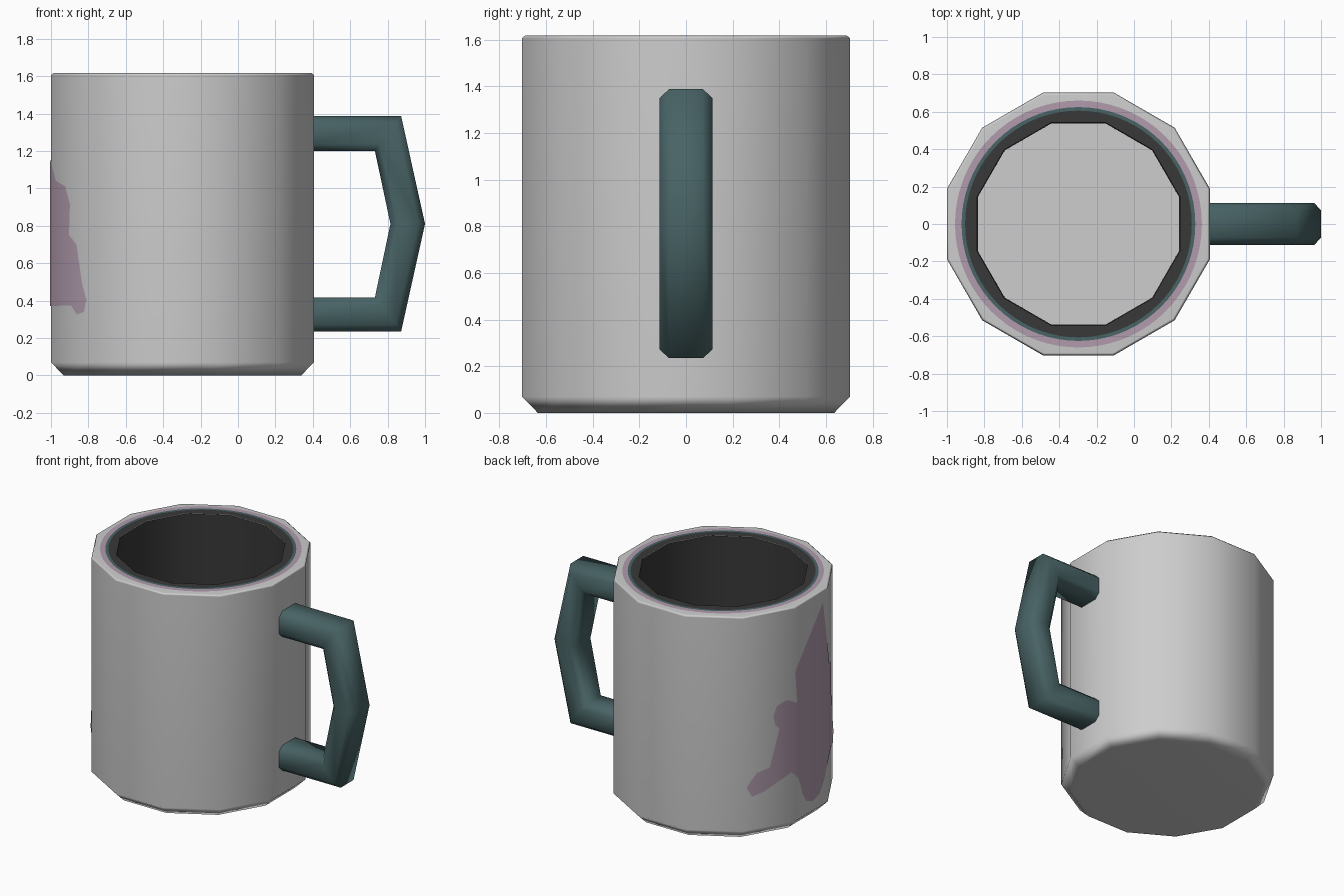
import bpy, bmesh, math
from mathutils import Vector

if "Cube" in bpy.data.objects:
    bpy.data.objects.remove(bpy.data.objects["Cube"])

CX = -0.297          # mug axis
SIDES = 12
APO = 0.703          # distance from axis to a flat side


def material(name, rgb):
    m = bpy.data.materials.new(name)
    m.diffuse_color = (*rgb, 1)
    m.use_nodes = True
    m.node_tree.nodes["Principled BSDF"].inputs["Base Color"].default_value = m.diffuse_color
    return m


GRAY = material("light_gray", (0.61, 0.61, 0.61))
MAUVE = material("mauve", (0.44, 0.33, 0.42))
TEAL = material("dark_teal", (0.065, 0.125, 0.13))
DARK = material("charcoal", (0.04, 0.04, 0.04))


def finish(name, bm, mats, angle=60, weighted=False):
    me = bpy.data.meshes.new(name)
    bm.to_mesh(me)
    bm.free()
    ob = bpy.data.objects.new(name, me)
    bpy.context.collection.objects.link(ob)
    for m in mats:
        me.materials.append(m)
    bpy.ops.object.select_all(action='DESELECT')
    ob.select_set(True)
    bpy.context.view_layer.objects.active = ob
    bpy.ops.object.shade_smooth_by_angle(angle=math.radians(angle))
    if weighted:
        mod = ob.modifiers.new("weighted", 'WEIGHTED_NORMAL')
        mod.keep_sharp = True
    return ob


def skin(bm, a, b, mat=0):
    n = len(a)
    for i in range(n):
        j = (i + 1) % n
        bm.faces.new((a[i], a[j], b[j], b[i])).material_index = mat


# Mug body: twelve-sided shell with chamfered foot, thick rim and dark inside
profile = [(0.635, 0), (APO, 0.07), (APO, 1.605), (0.69, 1.617), (0.542, 1.617), (0.538, 0.1)]
bm = bmesh.new()
rings = []
for apo, z in profile:
    r = apo / math.cos(math.pi / SIDES)
    angs = [2 * math.pi * (k + 0.5) / SIDES for k in range(SIDES)]
    rings.append([bm.verts.new((CX + r * math.cos(a), r * math.sin(a), z)) for a in angs])
for i in range(len(rings) - 1):
    skin(bm, rings[i], rings[i + 1], 1 if i == 4 else 0)
bm.faces.new(rings[0][::-1])
bm.faces.new(rings[-1])
finish("mug_body", bm, [GRAY, DARK], weighted=True)


# Painted circular bands on the rim, ending at the twelve-sided opening
def rim_radius(r, a):
    if r:
        return r
    step = 2 * math.pi / SIDES
    return 0.542 / math.cos((a + step / 2) % step - step / 2)


bm = bmesh.new()
N = 72
angs = [2 * math.pi * (k + 0.5) / N * 1.0 - math.pi / N for k in range(N)]
bands = [[bm.verts.new((CX + rim_radius(r, a) * math.cos(a), rim_radius(r, a) * math.sin(a), 1.62))
          for a in angs] for r in (0.66, 0.625, 0.606, 0)]
for i in range(3):
    skin(bm, bands[i], bands[i + 1], i)
finish("rim_bands", bm, [MAUVE, TEAL, DARK])

# Handle: chamfered section swept through mitred (inner, outer) stations
stations = [((0.38, 1.2), (0.38, 1.387)), ((0.732, 1.2), (0.872, 1.387)),
            ((0.815, 0.81), (1.0, 0.81)),
            ((0.732, 0.417), (0.872, 0.235)), ((0.38, 0.417), (0.38, 0.235))]
section = [(0, -0.073), (0.2, -0.113), (0.8, -0.113), (1, -0.073),
           (1, 0.073), (0.8, 0.113), (0.2, 0.113), (0, 0.073)]
bm = bmesh.new()
loops = []
for inner, outer in stations:
    a, b = Vector(inner), Vector(outer)
    loop = []
    for u, y in section:
        p = a.lerp(b, u)
        loop.append(bm.verts.new((p.x, y, p.y)))
    loops.append(loop)
for i in range(len(loops) - 1):
    skin(bm, loops[i], loops[i + 1])
bm.faces.new(loops[0])
bm.faces.new(loops[-1])
bmesh.ops.recalc_face_normals(bm, faces=bm.faces)
finish("handle", bm, [TEAL])

# Splash: outline in (distance around the left side, height), wrapped on the flats
splash = [(0.13, 1.53), (0.188, 1.155), (0.25, 1.04), (0.35, 1.01), (0.40, 0.915), (0.37, 0.82),
          (0.30, 0.78), (0.39, 0.75), (0.47, 0.70), (0.485, 0.62), (0.42, 0.555), (0.43, 0.53),
          (0.53, 0.49), (0.575, 0.405), (0.55, 0.34), (0.475, 0.325), (0.41, 0.375), (0.33, 0.405),
          (0.188, 0.37), (0.14, 0.24), (0.09, 0.165), (0.015, 0.14), (-0.06, 0.17), (-0.10, 0.23),
          (-0.15, 0.37), (-0.216, 0.43), (-0.36, 0.41), (-0.415, 0.33), (-0.50, 0.31), (-0.54, 0.385),
          (-0.465, 0.475), (-0.36, 0.50), (-0.25, 0.53), (-0.225, 0.62), (-0.24, 0.72),
          (-0.33, 0.79), (-0.345, 0.86), (-0.32, 0.93), (-0.25, 0.96), (-0.165, 0.92), (-0.188, 1.15)]
bm = bmesh.new()
bm.faces.new([bm.verts.new((s, 0, z)) for s, z in splash])
bmesh.ops.triangulate(bm, faces=bm.faces[:])
APO_S = APO + 0.004
WIDTH = 2 * APO_S * math.tan(math.pi / SIDES)
for k in (-1.5, -0.5, 0.5, 1.5):
    bmesh.ops.bisect_plane(bm, geom=bm.verts[:] + bm.edges[:] + bm.faces[:], dist=1e-5,
                           plane_co=(k * WIDTH, 0, 0), plane_no=(1, 0, 0))
for v in bm.verts:
    k = math.floor(v.co.x / WIDTH + 0.5)
    t = v.co.x - k * WIDTH
    a = math.pi + k * 2 * math.pi / SIDES
    v.co = (CX + APO_S * math.cos(a) - t * math.sin(a), APO_S * math.sin(a) + t * math.cos(a), v.co.z)
bm.normal_update()
for f in bm.faces:
    c = f.calc_center_median()
    if f.normal.dot(Vector((c.x - CX, c.y, 0))) < 0:
        f.normal_flip()
ob = finish("splash_mark", bm, [MAUVE])
ob.data.normals_split_custom_set_from_vertices(
    [Vector((v.co.x - CX, v.co.y, 0)).normalized() for v in ob.data.vertices])
